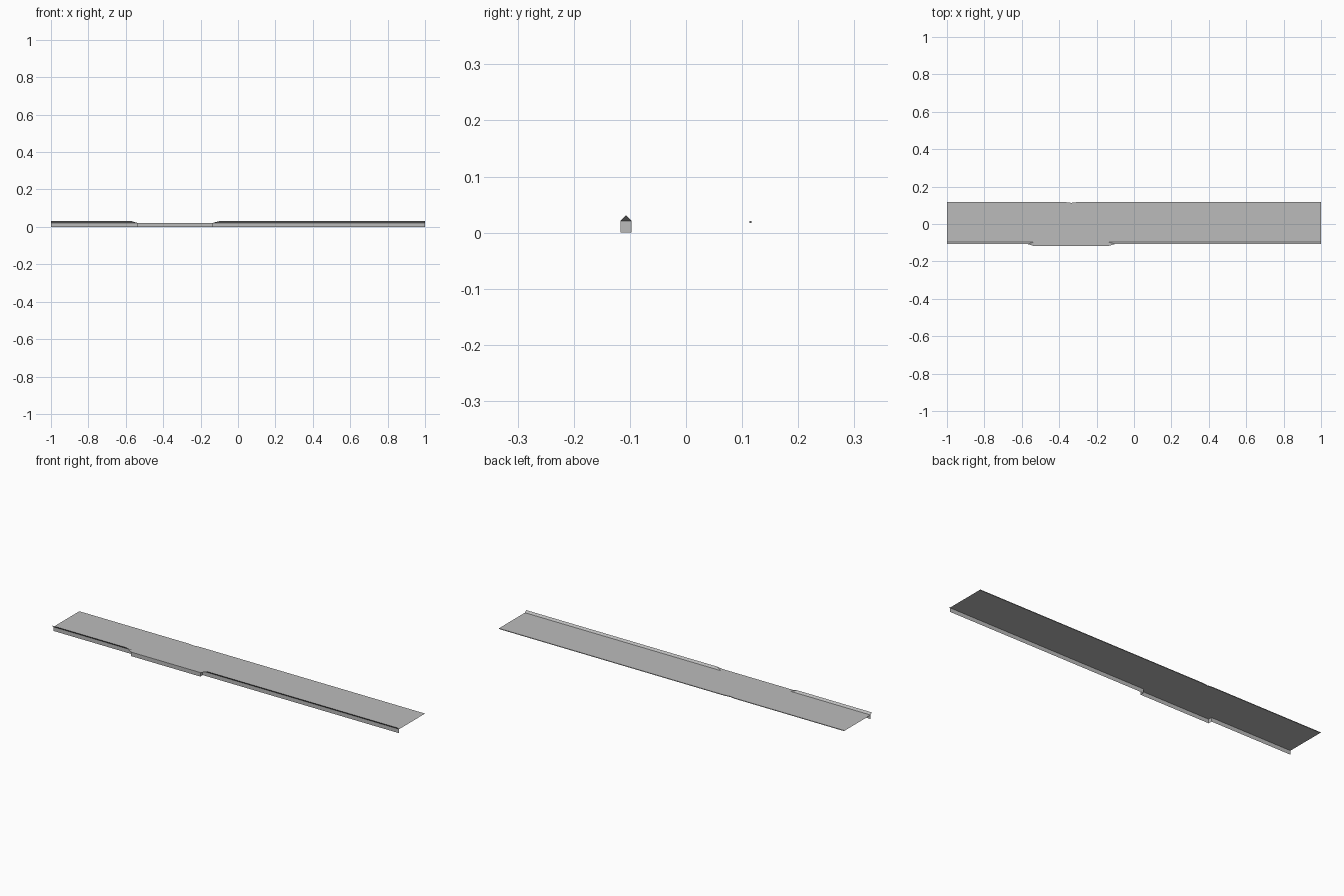
import bpy, bmesh

if "Cube" in bpy.data.objects:
    bpy.data.objects.remove(bpy.data.objects["Cube"])

# Shared dimensions
TOP = 0.021                      # deck height
BACK, NOTCH = 0.117, 0.113       # rear edge and small rear notch
WALL, LIP, FRONT = -0.097, -0.107, -0.117
X0, X1 = -0.537, -0.136          # projecting section of the kerb
XN = -0.335                      # centre of the rear notch

grey = bpy.data.materials.new("concrete grey")
grey.diffuse_color = (0.5, 0.5, 0.5, 1)
grey.use_nodes = True
grey.node_tree.nodes["Principled BSDF"].inputs["Base Color"].default_value = grey.diffuse_color


def build(name, faces):
    """Make one object from a list of polygons."""
    bm = bmesh.new()
    for pts in faces:
        bm.faces.new([bm.verts.new(p) for p in pts])
    bmesh.ops.remove_doubles(bm, verts=bm.verts, dist=1e-5)
    mesh = bpy.data.meshes.new(name)
    bm.to_mesh(mesh)
    bm.free()
    mesh.materials.append(grey)
    obj = bpy.data.objects.new(name, mesh)
    bpy.context.collection.objects.link(obj)


def ribbon(path, z0, z1):
    """Vertical wall along a plan path."""
    return [[(*a, z0), (*b, z0), (*b, z1), (*a, z1)] for a, b in zip(path, path[1:])]


front_path = [(-1, WALL), (X0, WALL), (X0, FRONT), (X1, FRONT), (X1, WALL), (1, WALL)]
back_path = [(1, BACK), (XN + 0.03, BACK), (XN, NOTCH), (XN - 0.03, BACK), (-1, BACK)]

# Flat walking surface
build("deck", [[(x, y, TOP) for x, y in front_path + back_path]])

# Vertical kerb face with its projecting section
build("kerb_face", ribbon(front_path, 0, TOP))

# Thin lip hanging from the rear edge
build("rear_lip", ribbon(back_path, 0.0175, TOP))

# Leaning kerb flaps, each closed by a triangle at the projecting section
flaps = []
for end, corner, tip in ((-1, X0, -0.57), (1, X1, -0.10)):
    flaps.append([(end, WALL, TOP), (corner, WALL, TOP), (tip, LIP, 0.031), (end, LIP, 0.031)])
    flaps.append([(corner, WALL, TOP), (corner, FRONT, TOP), (tip, LIP, 0.031)])
    if end > 0:
        for f in flaps[-2:]:
            f.reverse()
build("kerb_flaps", [f[::-1] for f in flaps])
